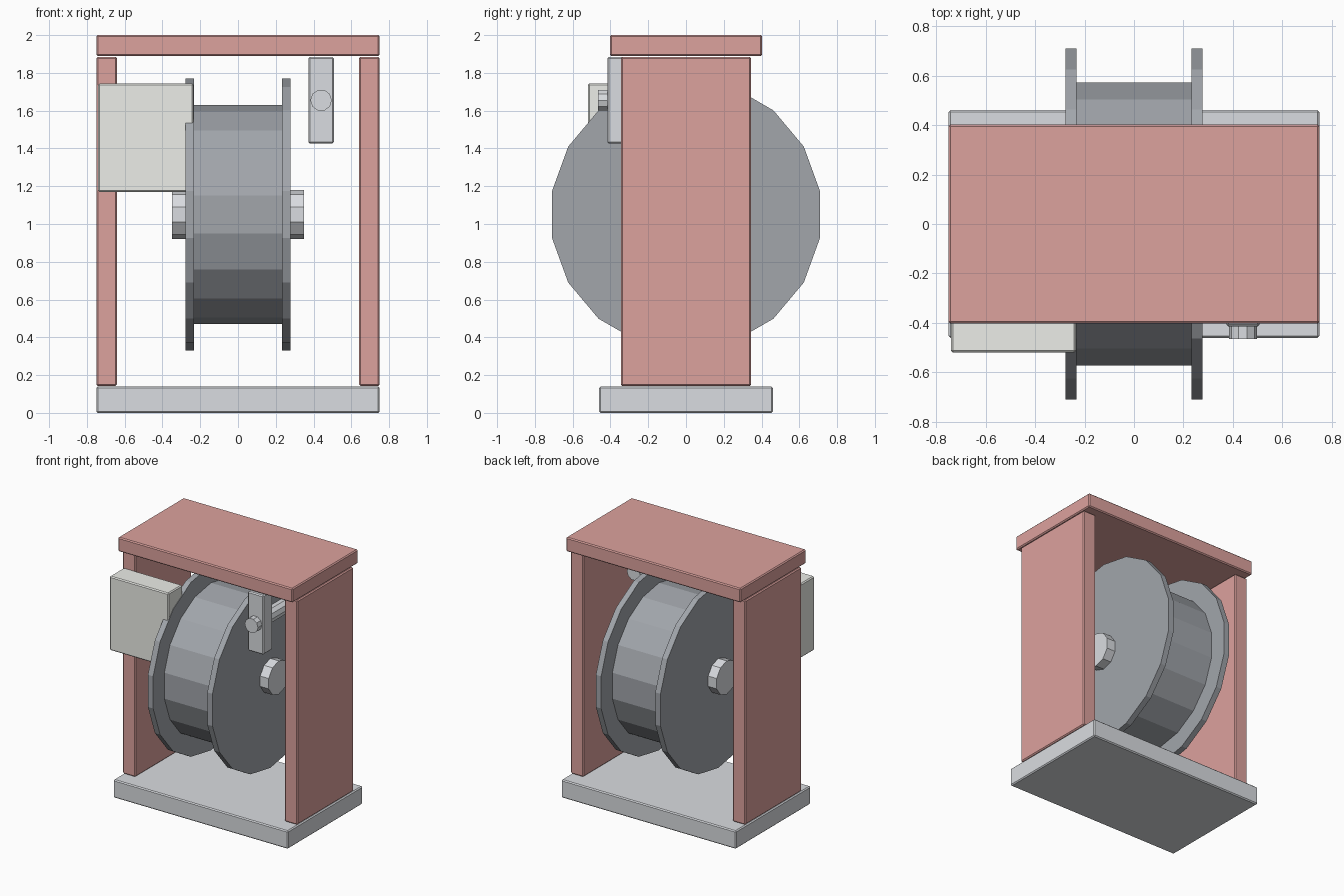
import bpy, bmesh
from math import sin, cos, tau
from mathutils import Vector

if "Cube" in bpy.data.objects:
    bpy.data.objects.remove(bpy.data.objects["Cube"])


def material(name, rgb):
    m = bpy.data.materials.new(name)
    m.diffuse_color = (*rgb, 1)
    m.use_nodes = True
    m.node_tree.nodes["Principled BSDF"].inputs["Base Color"].default_value = m.diffuse_color
    return m


RED = material("red_paint", (0.72, 0.36, 0.34))
DARK = material("dark_iron", (0.36, 0.38, 0.41))
STEEL = material("steel", (0.70, 0.72, 0.75))
CREAM = material("cream_plastic", (0.84, 0.85, 0.81))


def finish(name, bm, mat):
    bmesh.ops.recalc_face_normals(bm, faces=bm.faces)
    mesh = bpy.data.meshes.new(name)
    bm.to_mesh(mesh)
    bm.free()
    mesh.materials.append(mat)
    ob = bpy.data.objects.new(name, mesh)
    bpy.context.collection.objects.link(ob)
    return ob


def box(name, lo, hi, mat, bevel=0.008):
    """Chamfered box between two corners."""
    lo, hi = Vector(lo), Vector(hi)
    bm = bmesh.new()
    bmesh.ops.create_cube(bm, size=1)
    for v in bm.verts:
        v.co = (lo + hi) / 2 + v.co * (hi - lo)
    ob = finish(name, bm, mat)
    mod = ob.modifiers.new("Chamfer", "BEVEL")
    mod.width, mod.segments = bevel, 1
    return ob


def cylinder(name, start, end, across, up, radius, sides, mat):
    """Flat-sided cylinder; the first corner of each end points along 'up'."""
    bm = bmesh.new()
    across, up = Vector(across), Vector(up)
    rings = [[bm.verts.new(Vector(c) + radius * (up * cos(tau * i / sides) + across * sin(tau * i / sides)))
              for i in range(sides)] for c in (start, end)]
    for ring in rings:
        bm.faces.new(ring)
    for i in range(sides):
        j = (i + 1) % sides
        bm.faces.new((rings[0][i], rings[0][j], rings[1][j], rings[1][i]))
    return finish(name, bm, mat)


def axle_part(name, x0, x1, radius, sides, mat):
    return cylinder(name, (x0, 0, 1.05), (x1, 0, 1.05), (0, 1, 0), (0, 0, 1), radius, sides, mat)


# Frame: base, two side panels, top plate
box("base", (-0.75, -0.46, 0), (0.75, 0.46, 0.14), STEEL)
for side, x in (("left", -0.695), ("right", 0.695)):
    box(side + "_panel", (x - 0.055, -0.345, 0.143), (x + 0.055, 0.345, 1.885), RED)
box("top_plate", (-0.75, -0.403, 1.89), (0.75, 0.403, 2.0), RED)

# Reel: drum, end flanges and axle
axle_part("drum", -0.24, 0.24, 0.58, 18, DARK)
for side, x in (("left", -0.255), ("right", 0.255)):
    axle_part(side + "_flange", x - 0.0225, x + 0.0225, 0.72, 18, DARK)
axle_part("axle", -0.35, 0.35, 0.13, 10, STEEL)

# Control box on the front of the left panel
box("control_box", (-0.74, -0.52, 1.17), (-0.235, -0.345, 1.745), CREAM)

# Hanging bracket with its brake pin
box("brake_bracket", (0.373, -0.415, 1.425), (0.507, -0.30, 1.885), STEEL)
cylinder("brake_pin", (0.44, -0.465, 1.655), (0.44, 0.015, 1.655), (0, 0, 1), (1, 0, 0), 0.057, 10, STEEL)
